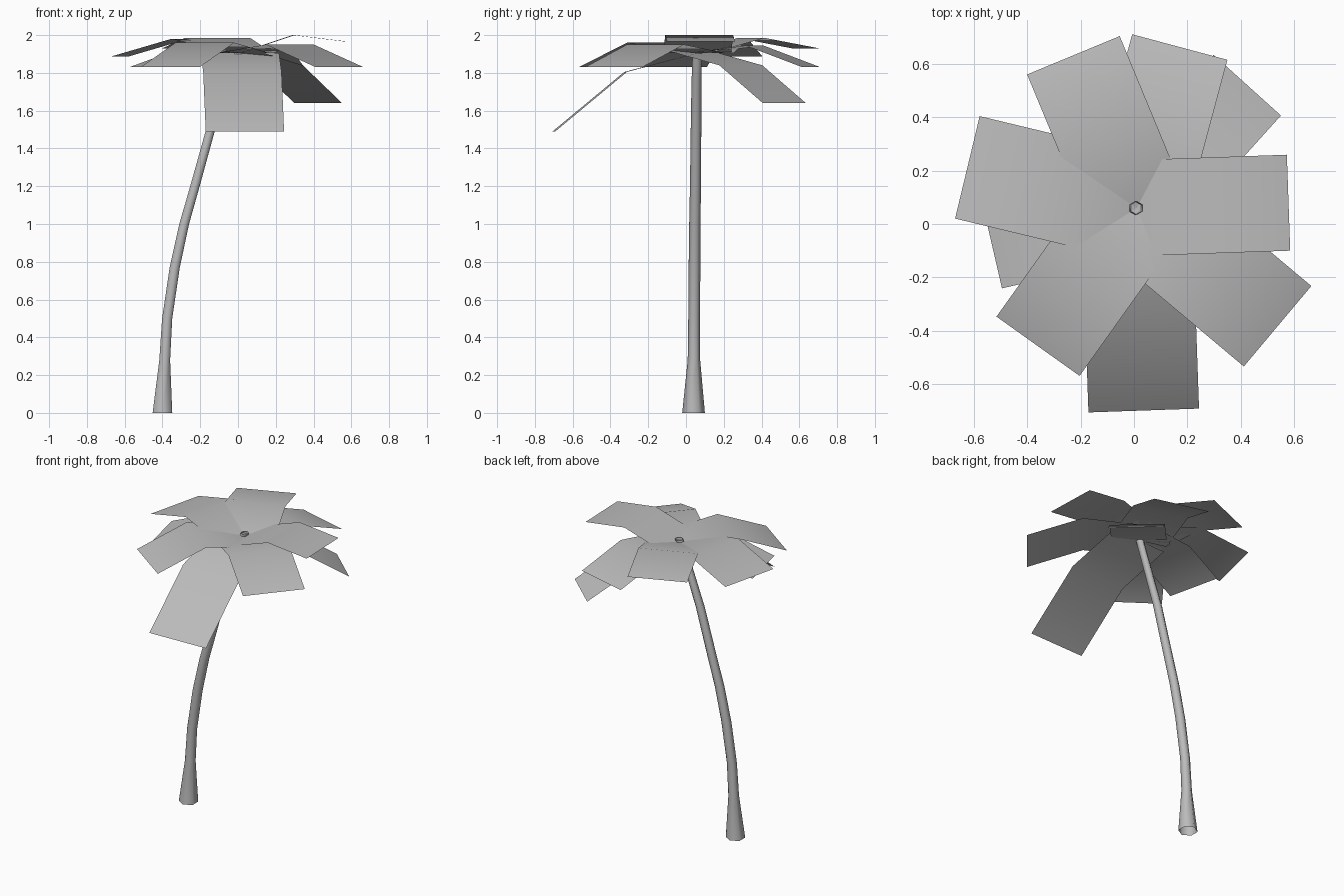
import bpy
import bmesh
from math import sin, cos, tau, radians
from mathutils import Vector

cube = bpy.data.objects.get("Cube")
if cube:
    bpy.data.objects.remove(cube)

grey = bpy.data.materials.new("plain grey")
grey.use_nodes = True
grey.diffuse_color = (0.5, 0.5, 0.5, 1)
grey.node_tree.nodes["Principled BSDF"].inputs["Base Color"].default_value = (0.5, 0.5, 0.5, 1)


def loft(name, rows, closed=False):
    """Skin a list of equally long point rows into a smooth open surface."""
    bm = bmesh.new()
    rings = [[bm.verts.new(p) for p in row] for row in rows]
    count = len(rings[0])
    for low, high in zip(rings, rings[1:]):
        for i in range(count if closed else count - 1):
            j = (i + 1) % count
            bm.faces.new((low[i], low[j], high[j], high[i]))
    for face in bm.faces:
        face.smooth = True
    mesh = bpy.data.meshes.new(name)
    bm.to_mesh(mesh)
    bm.free()
    mesh.materials.append(grey)
    obj = bpy.data.objects.new(name, mesh)
    bpy.context.collection.objects.link(obj)
    return obj


# Trunk: open hexagonal tube, flared at the foot and leaning to the crown (x, y, z, radius)
trunk_path = [(-0.40, 0.04, 0, 0.06), (-0.388, 0.042, 0.28, 0.033),
              (-0.375, 0.043, 0.5, 0.031), (-0.335, 0.045, 0.77, 0.031),
              (-0.285, 0.047, 1.0, 0.03), (-0.228, 0.05, 1.2, 0.029),
              (-0.145, 0.053, 1.5, 0.028), (-0.06, 0.055, 1.74, 0.026),
              (0.01, 0.06, 1.925, 0.025)]
loft("trunk", [[(x + r * sin(tau * i / 6), y - r * cos(tau * i / 6), z) for i in range(6)]
               for x, y, z, r in trunk_path], closed=True)

# Fronds: broad strips from the crown, folded halfway
# (heading in degrees, reach, width, height at the fold, height at the tip)
fronds = [(2, 0.57, 0.36, 2.0, 1.965), (75, 0.625, 0.37, 1.945, 1.83),
          (48, 0.62, 0.34, 1.84, 1.64), (112.5, 0.62, 0.376, 1.985, 1.93),
          (166.5, 0.653, 0.395, 1.98, 1.887), (193, 0.56, 0.36, 1.93, 1.83),
          (234.5, 0.637, 0.383, 1.96, 1.83), (272, 0.76, 0.415, 1.805, 1.49),
          (320, 0.69, 0.394, 1.95, 1.83)]
crown = Vector((0.01, 0.06, 0))
for n, (heading, reach, width, fold_z, tip_z) in enumerate(fronds, 1):
    a = radians(heading)
    out, side = Vector((cos(a), sin(a), 0)), Vector((sin(a), -cos(a), 0)) * width / 2
    rows = []
    for part, z in ((0, 1.905), (0.5, fold_z), (1, tip_z)):
        mid = crown + out * reach * part + Vector((0, 0, z))
        rows.append([mid + side, mid - side])
    loft(f"frond_{n}", rows)
